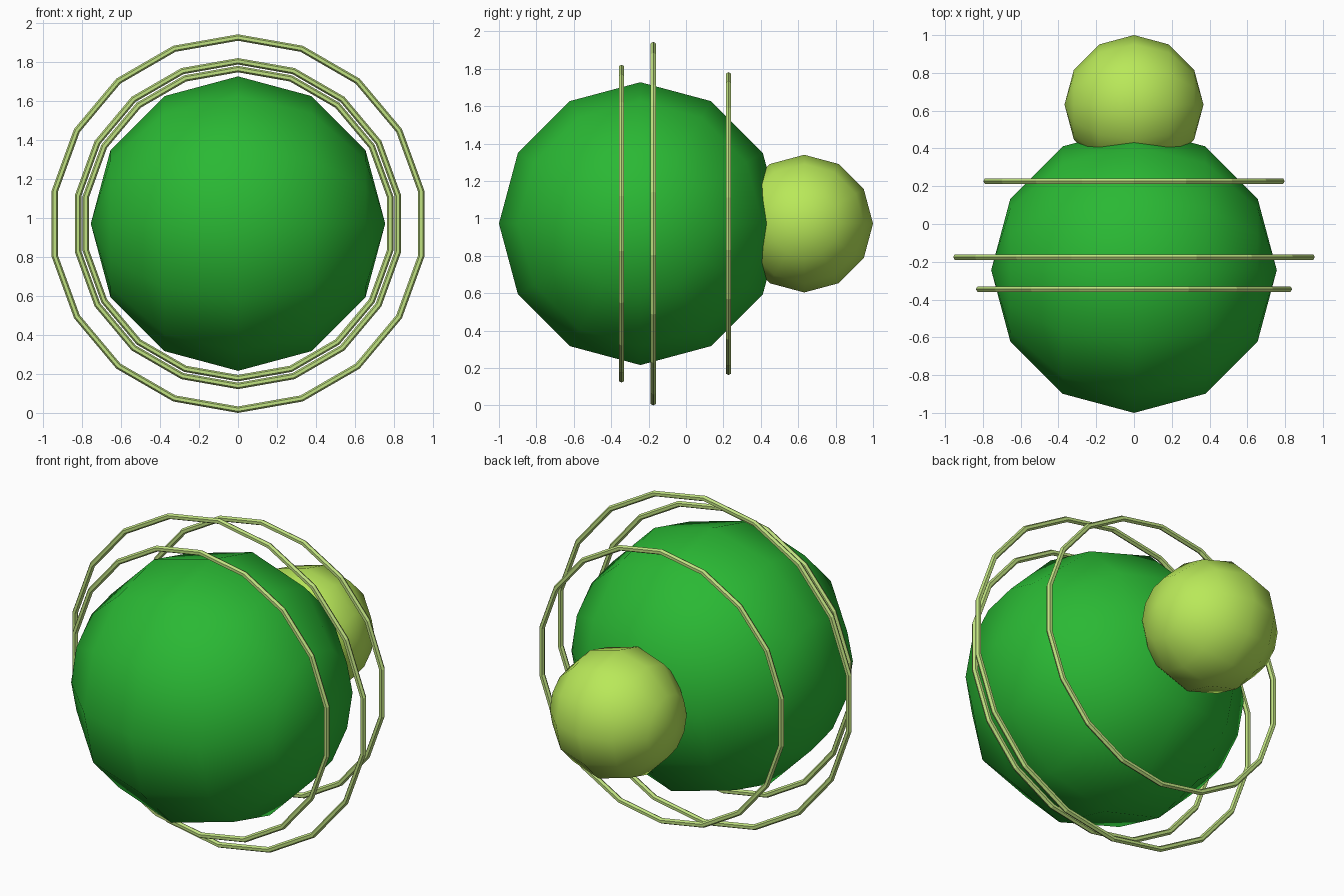
import bpy
from math import pi
from mathutils import Matrix

if "Cube" in bpy.data.objects:
    bpy.data.objects.remove(bpy.data.objects["Cube"])

CENTER_Z = 0.972


def material(name, rgb):
    m = bpy.data.materials.new(name)
    m.diffuse_color = (*rgb, 1)
    m.use_nodes = True
    m.node_tree.nodes["Principled BSDF"].inputs["Base Color"].default_value = m.diffuse_color
    return m


def ball(name, y, radius, mat):
    # 12 x 6 sphere with its poles along x
    bpy.ops.mesh.primitive_uv_sphere_add(segments=12, ring_count=6, radius=radius,
                                         location=(0, y, CENTER_Z), rotation=(0, pi / 2, 0))
    ob = bpy.context.object
    ob.name = name
    ob.data.materials.append(mat)
    bpy.ops.object.shade_smooth()


# Ring orientation: axis along y, one corner pointing straight up
RING_ROT = Matrix(((0, 1, 0), (0, 0, 1), (1, 0, 0))).to_euler()


def ring(name, y, outer, mat, tube=0.0165):
    bpy.ops.mesh.primitive_torus_add(major_segments=18, minor_segments=6,
                                     major_radius=outer - tube, minor_radius=tube,
                                     location=(0, y, CENTER_Z), rotation=RING_ROT)
    ob = bpy.context.object
    ob.name = name
    ob.data.materials.append(mat)


green = material("green", (0.023, 0.48, 0.034))
lime = material("lime", (0.485, 0.81, 0.10))
pale = material("pale_lime", (0.53, 0.76, 0.22))

# Large body and small rear ball
ball("body_ball", -0.244, 0.756, green)
ball("rear_ball", 0.632, 0.368, lime)

# Three thin hoops around the body
ring("front_ring", -0.345, 0.85, pale)
ring("middle_ring", -0.175, 0.972, pale)
ring("rear_ring", 0.227, 0.81, pale)
